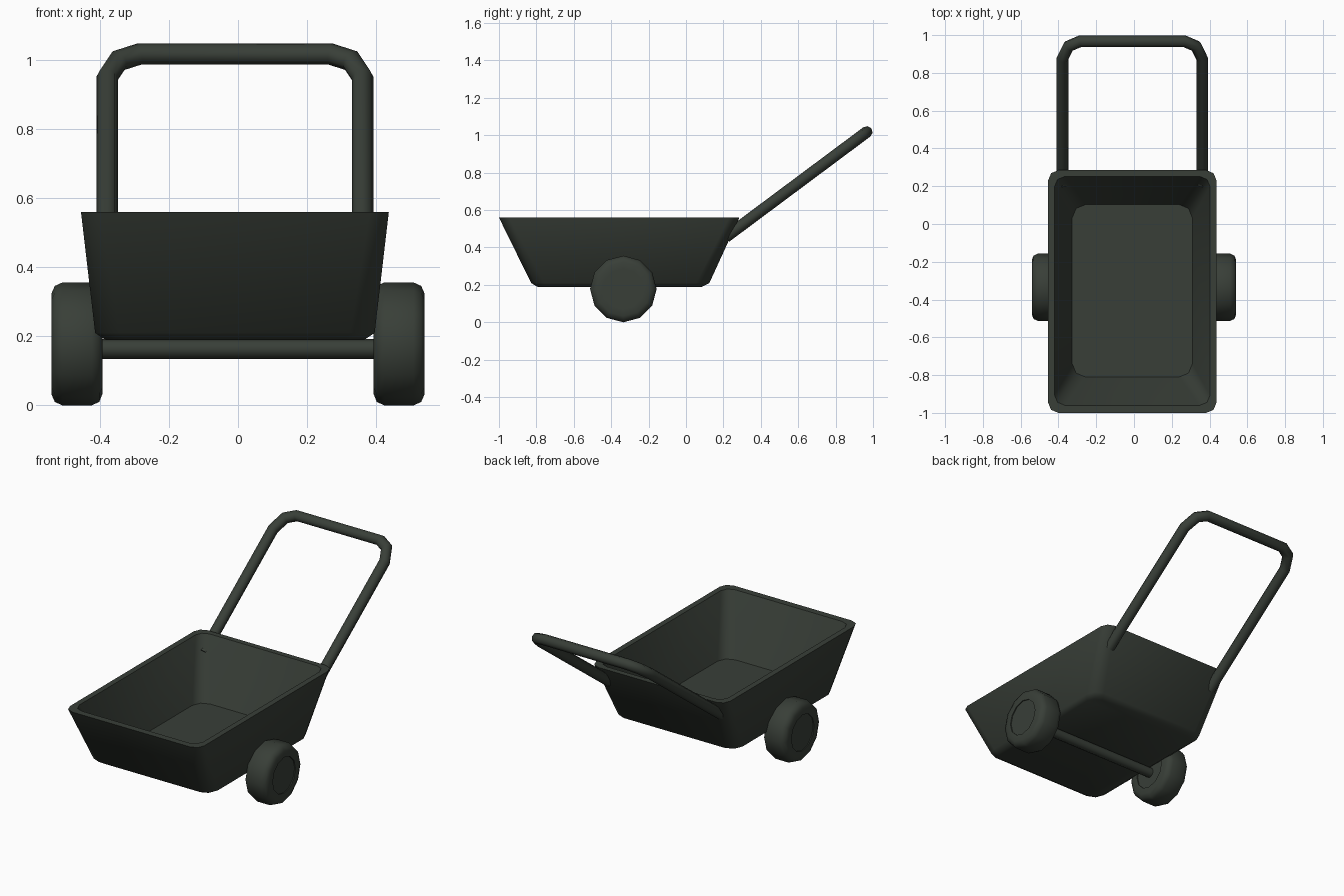
import bpy, bmesh, math
from mathutils import Vector

if "Cube" in bpy.data.objects:
    bpy.data.objects.remove(bpy.data.objects["Cube"])

green = bpy.data.materials.new("dark green grey")
green.diffuse_color = (0.040, 0.049, 0.039, 1)
green.use_nodes = True
green.node_tree.nodes["Principled BSDF"].inputs["Base Color"].default_value = green.diffuse_color


def loft(name, rings, closed=False):
    """Skin a list of equal-length point rings; cap the ends unless closed."""
    bm = bmesh.new()
    vs = [[bm.verts.new(p) for p in r] for r in rings]
    n = len(vs[0])
    pairs = list(zip(vs, vs[1:])) + ([(vs[-1], vs[0])] if closed else [])
    for a, b in pairs:
        for i in range(n):
            j = (i + 1) % n
            bm.faces.new((a[i], a[j], b[j], b[i]))
    if not closed:
        bm.faces.new(vs[0][::-1])
        bm.faces.new(vs[-1])
    bmesh.ops.recalc_face_normals(bm, faces=bm.faces)
    me = bpy.data.meshes.new(name)
    bm.to_mesh(me)
    bm.free()
    me.materials.append(green)
    ob = bpy.data.objects.new(name, me)
    bpy.context.collection.objects.link(ob)
    bpy.ops.object.select_all(action='DESELECT')
    ob.select_set(True)
    bpy.context.view_layer.objects.active = ob
    bpy.ops.object.shade_smooth_by_angle(angle=math.radians(50))
    return ob


def rounded_rect(cx, x, y0, y1, z, r, seg=2):
    """Rounded rectangle with half width x, spanning y0 to y1."""
    pts = []
    corners = [(cx + x - r, y1 - r), (cx - x + r, y1 - r),
               (cx - x + r, y0 + r), (cx + x - r, y0 + r)]
    for k, (px, py) in enumerate(corners):
        for s in range(seg + 1):
            a = math.pi / 2 * (k + s / seg)
            pts.append((px + r * math.cos(a), py + r * math.sin(a), z))
    return pts


def tube(name, path, radius, normal, sides=8):
    """Mitred round tube along a planar path."""
    path = [Vector(p) for p in path]
    normal = Vector(normal).normalized()
    rings = []
    for i, p in enumerate(path):
        d0 = (p - path[max(i - 1, 0)]).normalized()
        d1 = (path[min(i + 1, len(path) - 1)] - p).normalized()
        t = (d0 + d1).normalized()
        stretch = 1 / max(t.dot(d1 if d1.length else d0), 0.5)
        side = t.cross(normal) * stretch
        rings.append([p + radius * (math.cos(a) * side + math.sin(a) * normal)
                      for a in (2 * math.pi * k / sides for k in range(sides))])
    return loft(name, rings)


CX = -0.009

# Tray: outside from the bottom up, over the rim, down to the inner floor
loft("tray", [
    rounded_rect(CX, 0.375, -0.795, 0.085, 0.19, 0.06),
    rounded_rect(CX, 0.405, -0.828, 0.125, 0.21, 0.07),
    rounded_rect(CX, 0.446, -1.0, 0.285, 0.56, 0.055),
    rounded_rect(CX, 0.412, -0.96, 0.252, 0.56, 0.055),
    rounded_rect(CX, 0.318, -0.81, 0.103, 0.225, 0.07),
])

# Handle: leaning U-shaped tube, one half mirrored
lean = math.radians(36.7)
top = Vector((CX, 0.967, 1.018))
along = Vector((0, math.cos(lean), math.sin(lean)))
half = [(0.37, -0.94), (0.37, -0.115), (0.337, -0.032), (0.277, 0)]
outline = half + [(-x, s) for x, s in reversed(half)]
tube("handle", [top + Vector((x, 0, 0)) + along * s for x, s in outline],
     0.031, (0, -math.sin(lean), math.cos(lean)))

# Axle
WY, WZ, WR = -0.335, 0.178, 0.178
tube("axle", [(-0.42, WY, 0.163), (0.42, WY, 0.163)], 0.029, (0, 0, 1))

# Wheels: lathed twelve-sided tyre with slightly recessed hub discs
profile = [(0.399, 0.108), (0.393, 0.108), (0.393, 0.145), (0.402, 0.168),
           (0.424, WR), (0.509, WR), (0.531, 0.168), (0.541, 0.145),
           (0.541, 0.108), (0.535, 0.108)]
for label, sx in (("left", -1), ("right", 1)):
    loft(label + "_wheel", [
        [(sx * x, WY + r * math.sin(a), WZ + r * math.cos(a))
         for a in (math.tau * k / 12 for k in range(12))]
        for x, r in profile])
